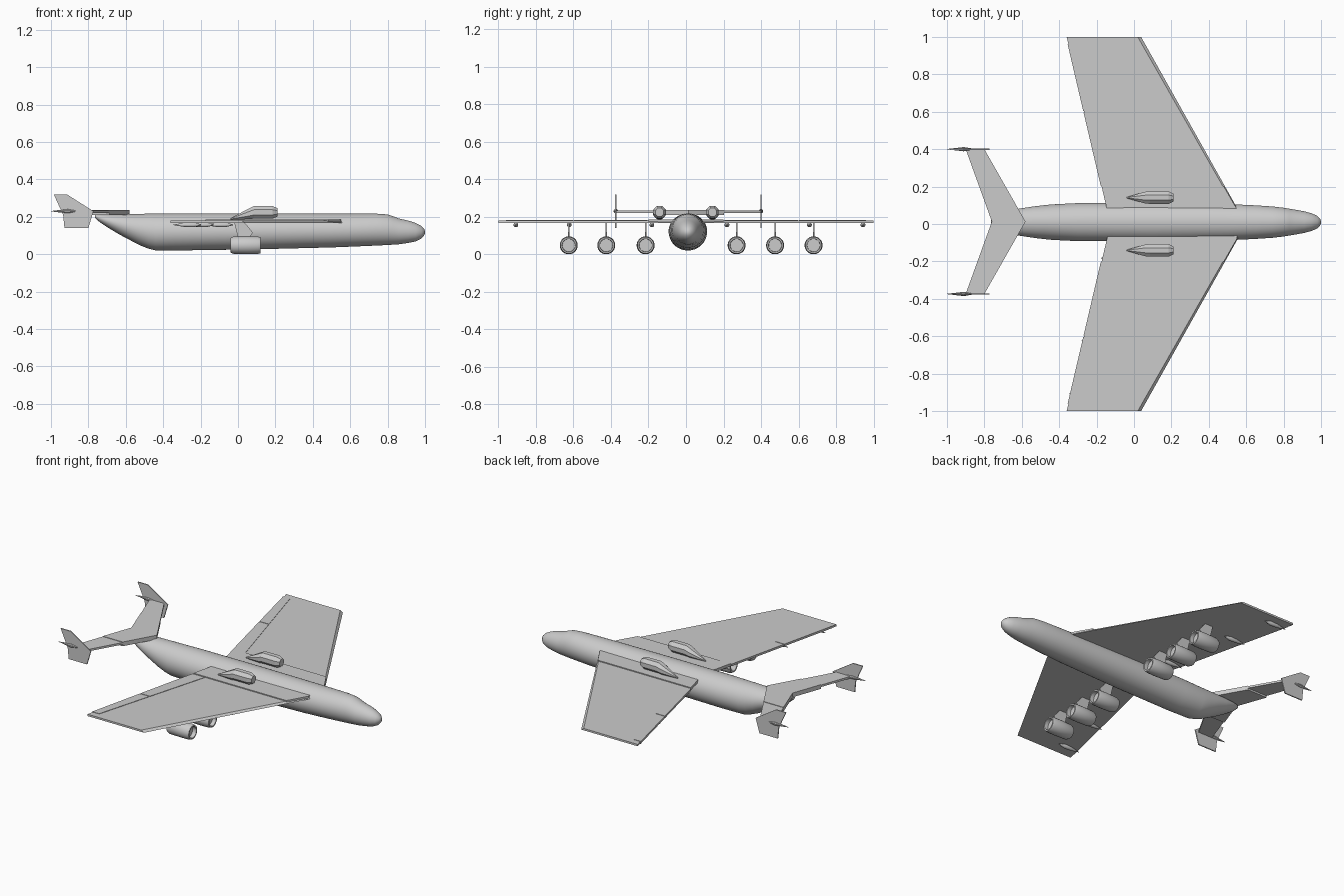
import bpy, bmesh, math
from mathutils import Vector

if "Cube" in bpy.data.objects:
    bpy.data.objects.remove(bpy.data.objects["Cube"], do_unlink=True)

grey = bpy.data.materials.new("light_grey")
grey.use_nodes = True
GREY = (0.6, 0.6, 0.6, 1)
grey.diffuse_color = GREY
grey.node_tree.nodes["Principled BSDF"].inputs["Base Color"].default_value = GREY

MID = 0.01  # centre line of the body


def finish(name, bm, smooth=False):
    bmesh.ops.recalc_face_normals(bm, faces=bm.faces)
    mesh = bpy.data.meshes.new(name)
    bm.to_mesh(mesh)
    bm.free()
    mesh.materials.append(grey)
    obj = bpy.data.objects.new(name, mesh)
    bpy.context.collection.objects.link(obj)
    if smooth:
        bpy.ops.object.select_all(action="DESELECT")
        obj.select_set(True)
        bpy.context.view_layer.objects.active = obj
        bpy.ops.object.shade_smooth_by_angle(angle=math.radians(35))
    return obj


def loft(name, sections, y, sides, smooth=True):
    """Skin ellipses given as (x, top z, bottom z, half width) along x."""
    bm = bmesh.new()
    rings = []
    for x, top, low, half in sections:
        ring = []
        for i in range(sides):
            a = math.tau * (i + 0.5) / sides
            ring.append(bm.verts.new((x, y + half * math.cos(a),
                                      (top + low) / 2 + (top - low) / 2 * math.sin(a))))
        rings.append(ring)
    for a, b in zip(rings, rings[1:]):
        for i in range(sides):
            j = (i + 1) % sides
            bm.faces.new((a[i], a[j], b[j], b[i]))
    bm.faces.new(rings[0])
    bm.faces.new(rings[-1])
    return finish(name, bm, smooth)


def lathe(name, profile, y, z, sides):
    """Turn (x, radius) points about an axis along x."""
    return loft(name, [(x, z + r, z - r, r) for x, r in profile], y, sides)


def slab(name, low, high):
    """Join two matching outlines into a solid."""
    bm = bmesh.new()
    a = [bm.verts.new(p) for p in low]
    b = [bm.verts.new(p) for p in high]
    bm.faces.new(a)
    bm.faces.new(b)
    for i in range(len(a)):
        j = (i + 1) % len(a)
        bm.faces.new((a[i], a[j], b[j], b[i]))
    return finish(name, bm)


def flat(name, outline, z0, z1):
    return slab(name, [(x, y, z0) for x, y in outline], [(x, y, z1) for x, y in outline])


def upright(name, outline, y, thick):
    return slab(name, [(x, y - thick / 2, z) for x, z in outline],
                [(x, y + thick / 2, z) for x, z in outline])


# Body with stepped cockpit and upswept tail
loft("fuselage", [
    (-0.765, 0.212, 0.195, 0.012), (-0.74, 0.213, 0.172, 0.035), (-0.7, 0.214, 0.145, 0.052),
    (-0.63, 0.215, 0.103, 0.07), (-0.53, 0.216, 0.05, 0.085), (-0.48, 0.217, 0.03, 0.091),
    (-0.44, 0.217, 0.02, 0.095), (-0.3, 0.218, 0.02, 0.102), (0.1, 0.218, 0.026, 0.103),
    (0.5, 0.217, 0.036, 0.097), (0.65, 0.217, 0.042, 0.09), (0.74, 0.217, 0.046, 0.084),
    (0.8, 0.213, 0.049, 0.077), (0.83, 0.203, 0.051, 0.072), (0.86, 0.191, 0.053, 0.067),
    (0.91, 0.18, 0.06, 0.058), (0.95, 0.167, 0.068, 0.047), (0.98, 0.151, 0.083, 0.034),
    (0.995, 0.136, 0.1, 0.018), (1.0, 0.124, 0.112, 0.006)], MID, 40)


def trail(y):
    """Trailing edge of the wing at distance y from the middle."""
    return -0.145 - 0.2337 * (y - 0.08)


def hinge(y):
    return -0.09 - 0.283 * (y - 0.2)


def lead(y):
    return 0.55 - 0.576 * (y - 0.08)


for side, s in (("left", 1), ("right", -1)):
    # Wing with a chamfered leading edge
    root, tip = 0.03, 1.0
    low = [(trail(root), root), (trail(tip), tip), (0.038, tip), (0.56, 0.07), (0.56, root)]
    top = [(trail(root), root), (trail(tip), tip), (0.02, tip), (0.55, 0.07), (0.55, root)]
    slab(side + "_wing", [(x, s * y, 0.167) for x, y in low],
         [(x, s * y, 0.179) for x, y in top])
    # Thicker inner wing panel
    flat(side + "_wing_root", [(trail(root), s * root), (trail(0.2), s * 0.2),
                               (lead(0.2), s * 0.2), (lead(0.08), s * 0.08),
                               (lead(0.08), s * root)], 0.168, 0.185)
    # Control surfaces along the trailing edge
    for label, y0, y1 in (("flap", 0.205, 0.597), ("aileron", 0.603, 0.96)):
        flat(side + "_" + label, [(trail(y0) - 0.004, s * y0), (trail(y1) - 0.004, s * y1),
                                  (hinge(y1), s * y1), (hinge(y0), s * y0)], 0.168, 0.1815)
    # Fairings under the trailing edge
    for n, y in enumerate((0.2, 0.64, 0.925)):
        x = trail(y) + 0.015
        lathe(side + "_flap_fairing_" + str(n + 1),
              [(x - 0.02, 0.001), (x + 0.04, 0.011), (x + 0.09, 0.013), (x + 0.13, 0.003)],
              s * y + 0.018, 0.157, 12)
    # Faceted nacelle on the wing
    loft(side + "_upper_nacelle", [
        (-0.04, 0.193, 0.185, 0.003), (0.06, 0.248, 0.185, 0.034), (0.085, 0.26, 0.188, 0.036),
        (0.185, 0.26, 0.188, 0.036), (0.21, 0.249, 0.199, 0.023)], s * 0.141, 8, False)

# Hanging engines and their pylons
for n, y in enumerate((-0.625, -0.425, -0.215, 0.27, 0.475, 0.68)):
    lathe("engine_" + str(n + 1), [
        (0.0, 0.004), (-0.04, 0.03), (-0.04, 0.039), (-0.025, 0.046), (0.05, 0.048),
        (0.105, 0.047), (0.12, 0.043), (0.12, 0.035), (0.095, 0.034), (0.095, 0.002)],
        y, 0.048, 24)
    upright("pylon_" + str(n + 1), [(-0.02, 0.17), (0.0, 0.088), (0.06, 0.088),
                                    (0.08, 0.115), (0.035, 0.17)], y, 0.008)

# Swept tailplane, tip fins and fin spikes
for side, s in (("left", 1), ("right", -1)):
    c = MID + 0.003
    flat(side + "_tailplane", [(-0.58, c), (-0.8, c + s * 0.387), (-0.9, c + s * 0.387),
                               (-0.76, c)], 0.22, 0.233)
    t = 0.49
    flat(side + "_tailplane_root", [(-0.58, c), (-0.58 - 0.22 * t, c + s * 0.387 * t),
                                    (-0.76 - 0.14 * t, c + s * 0.387 * t), (-0.76, c)],
         0.209, 0.236)
    y = c + s * 0.387
    upright(side + "_tail_fin", [(-0.985, 0.32), (-0.915, 0.32), (-0.773, 0.23), (-0.8, 0.14),
                                 (-0.928, 0.14), (-0.935, 0.21)], y, 0.007)
    lathe(side + "_fin_spike", [(-1.0, 0.001), (-0.91, 0.012), (-0.86, 0.003)], y, 0.23, 10)
